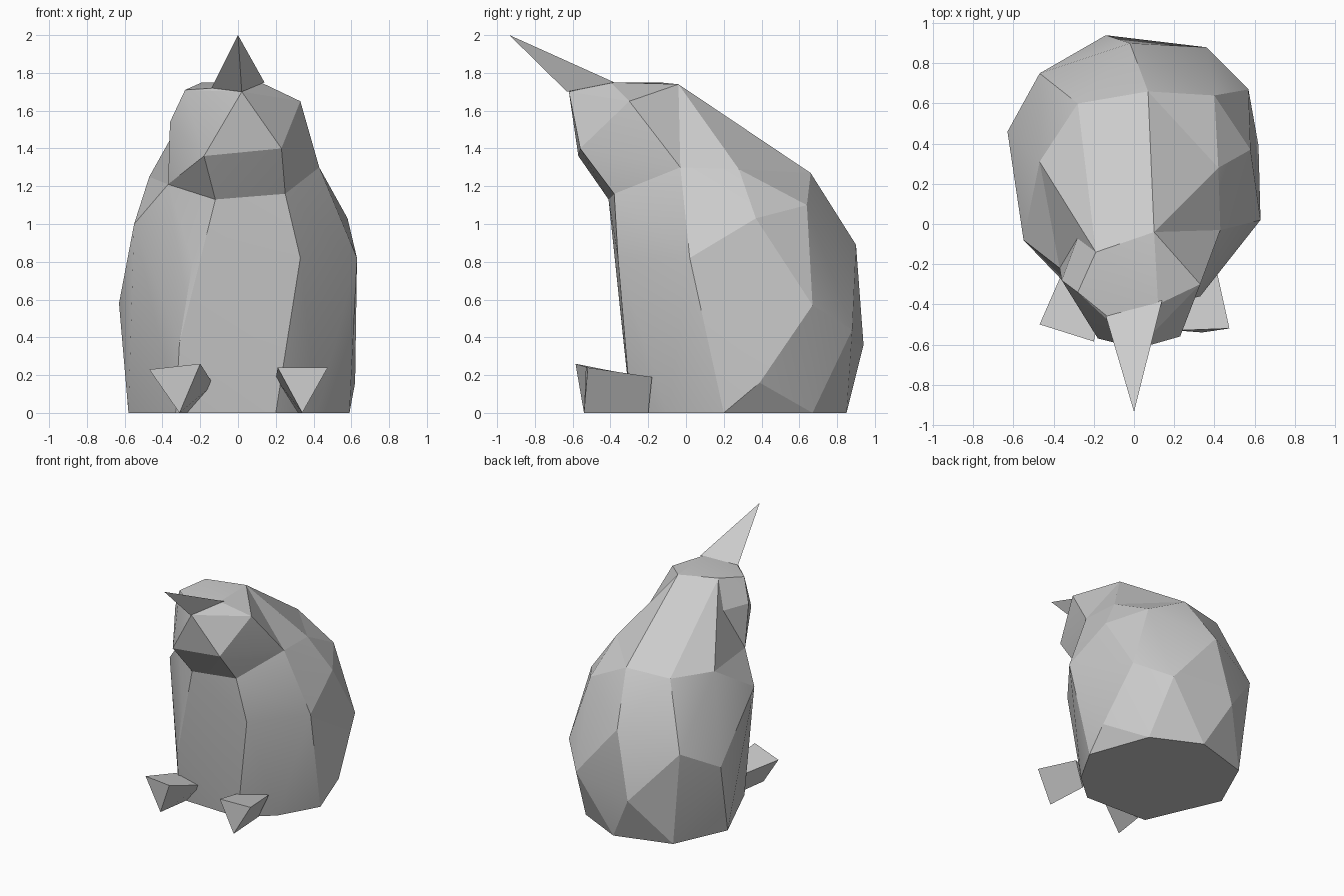
import bpy, bmesh, math

cube = bpy.data.objects.get("Cube")
if cube:
    bpy.data.objects.remove(cube, do_unlink=True)

grey = bpy.data.materials.new("plain_grey")
grey.use_nodes = True
grey.diffuse_color = (.6, .6, .6, 1)
grey.node_tree.nodes["Principled BSDF"].inputs["Base Color"].default_value = (.6, .6, .6, 1)


def finish(name, bm, angle):
    """Turn a bmesh into a named, shaded object."""
    bmesh.ops.recalc_face_normals(bm, faces=bm.faces)
    mesh = bpy.data.meshes.new(name)
    bm.to_mesh(mesh)
    bm.free()
    mesh.materials.append(grey)
    obj = bpy.data.objects.new(name, mesh)
    bpy.context.collection.objects.link(obj)
    bpy.ops.object.select_all(action='DESELECT')
    obj.select_set(True)
    bpy.context.view_layer.objects.active = obj
    bpy.ops.object.shade_smooth_by_angle(angle=math.radians(angle))


def hull(name, corners, angle):
    """Wrap a faceted convex shell around a few corners."""
    bm = bmesh.new()
    for corner in corners:
        bm.verts.new(corner)
    result = bmesh.ops.convex_hull(bm, input=bm.verts)
    spare = {v for v in result["geom_interior"] + result["geom_unused"]
             if isinstance(v, bmesh.types.BMVert)}
    bmesh.ops.delete(bm, geom=list(spare), context='VERTS')
    finish(name, bm, angle)


# Flat base outline, counter-clockwise from the left side
base = [(x, y, 0) for x, y in (
    (.59, .2), (.42, .67), (.05, .85), (-.39, .72),
    (-.58, .3), (-.33, -.27), (.2, -.29), (.42, -.1))]

# Rounded belly, back and flanks
belly = [
    (.62, .39, .16), (.36, .88, .44), (.57, .67, .57), (.63, .02, .82),
    (.58, .37, 1.03), (.4, .64, 1.1), (-.02, .9, .89), (-.14, .94, .36),
    (-.47, .75, .75), (-.63, .46, .58), (-.55, -.08, 1),
    (-.24, -.36, .8), (.33, -.36, .82), (-.31, -.33, .37)]

# Corners shared between the body, nape and skull
throat = [(-.12, -.41, 1.13), (.25, -.38, 1.16)]
neck_sides = [(.43, -.03, 1.3), (-.37, -.22, 1.21)]
shoulders = [(.42, .28, 1.29), (.07, .66, 1.27), (-.28, .6, 1.25), (-.47, .31, 1.25)]
crown = [(.1, -.04, 1.74), (-.19, -.14, 1.75), (-.24, .04, 1.54)]

# Face, brow and jaw
face = [
    (-.28, -.34, 1.71), (-.12, -.47, 1.72), (.02, -.62, 1.7), (.12, -.4, 1.75),
    (.33, -.3, 1.65), (.23, -.56, 1.4), (-.18, -.57, 1.36), (-.36, -.28, 1.54)]

hull("body", base + belly + throat + neck_sides + shoulders, 18)
hull("nape", neck_sides + shoulders + crown, 18)
hull("skull", throat + neck_sides + crown + face, 18)

# Upturned beak: a thin four-point spike
hull("beak", [(0, -.935, 2), (-.14, -.46, 1.72), (.14, -.38, 1.75), (.02, -.63, 1.7)], 20)


def foot(name, toes, heels):
    """Wedge foot: a V section running from toes to heels."""
    bm = bmesh.new()
    a = [bm.verts.new(p) for p in toes]
    b = [bm.verts.new(p) for p in heels]
    bm.faces.new(a)
    bm.faces.new(b)
    for i in range(3):
        j = (i + 1) % 3
        bm.faces.new((a[i], a[j], b[j], b[i]))
    finish(name, bm, 20)


foot("left_foot",
     ((.21, -.53, .24), (.475, -.52, .24), (.34, -.54, 0)),
     ((.2, -.24, .18), (.4, -.18, .19), (.32, -.2, 0)))
foot("right_foot",
     ((-.2, -.585, .26), (-.47, -.5, .23), (-.31, -.54, 0)),
     ((-.13, -.24, .15), (-.33, -.18, .18), (-.26, -.2, 0)))
